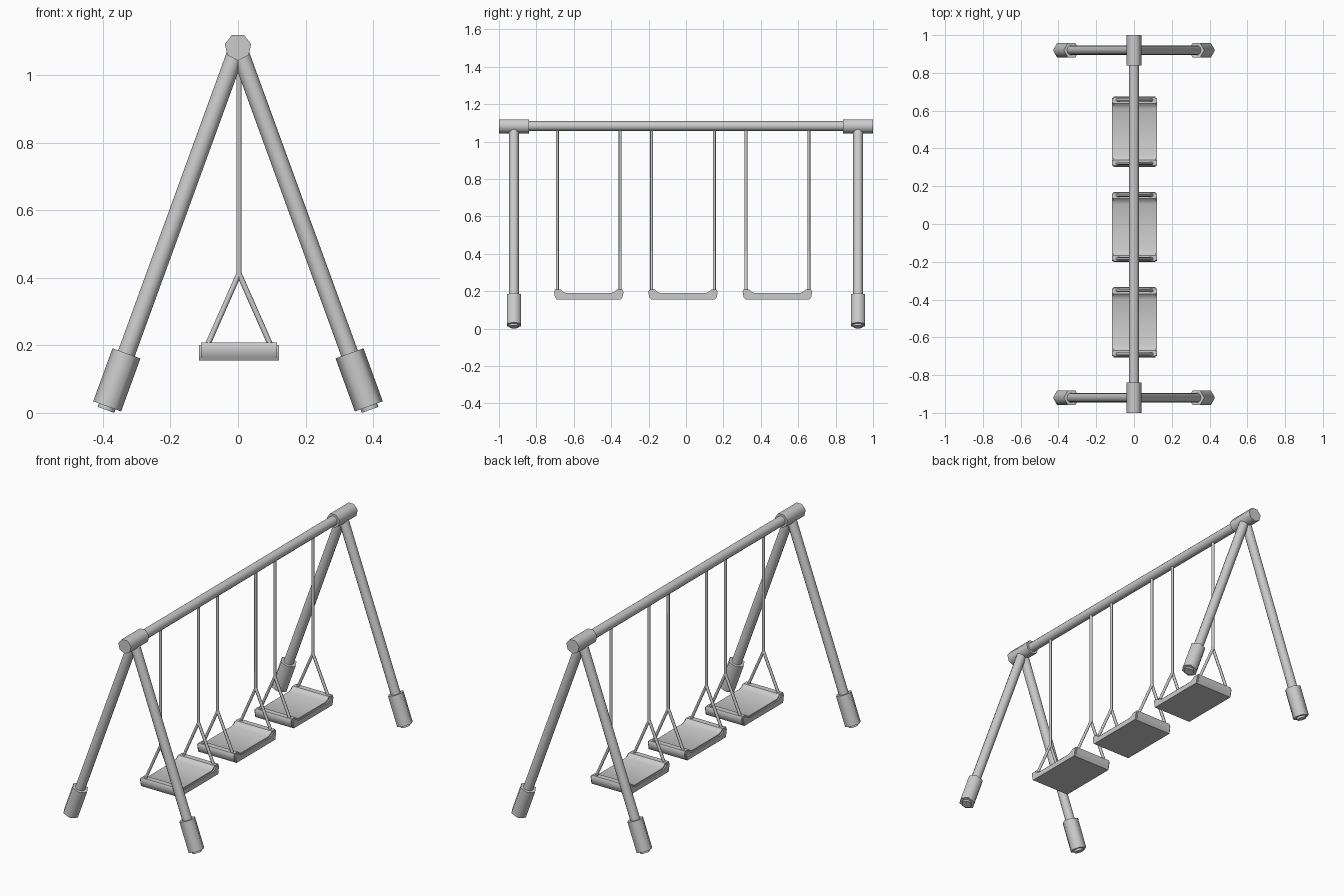
import bpy, bmesh, math
from mathutils import Vector

cube = bpy.data.objects.get("Cube")
if cube:
    bpy.data.objects.remove(cube, do_unlink=True)

grey = bpy.data.materials.new("light grey metal")
grey.use_nodes = True
GREY = (0.6, 0.6, 0.6, 1)
grey.diffuse_color = GREY
grey.node_tree.nodes["Principled BSDF"].inputs["Base Color"].default_value = GREY


def finish(name, bm, angle=65):
    bmesh.ops.recalc_face_normals(bm, faces=bm.faces)
    mesh = bpy.data.meshes.new(name)
    bm.to_mesh(mesh)
    bm.free()
    mesh.materials.append(grey)
    ob = bpy.data.objects.new(name, mesh)
    bpy.context.collection.objects.link(ob)
    bpy.ops.object.select_all(action='DESELECT')
    ob.select_set(True)
    bpy.context.view_layer.objects.active = ob
    bpy.ops.object.shade_smooth_by_angle(angle=math.radians(angle))
    return ob


def tube(bm, path, radius, sides, start):
    """Sweep a polygon along a path in an xz or yz plane; start points at the first corner."""
    pts = [Vector(p) for p in path]
    rings = []
    for i, p in enumerate(pts):
        along = (pts[min(i + 1, len(pts) - 1)] - pts[max(i - 1, 0)]).normalized()
        u = Vector(start)
        u = (u - along * u.dot(along)).normalized()
        v = along.cross(u)
        rings.append([bm.verts.new(p + radius * (u * math.cos(a) + v * math.sin(a)))
                      for a in (math.tau * k / sides for k in range(sides))])
    for r, s in zip(rings, rings[1:]):
        for k in range(sides):
            n = (k + 1) % sides
            bm.faces.new((r[k], r[n], s[n], s[k]))
    bm.faces.new(rings[0])
    bm.faces.new(rings[-1])


def rod(name, path, radius, sides, start):
    bm = bmesh.new()
    tube(bm, path, radius, sides, start)
    return finish(name, bm)


# Top beam
BEAM_Z = 1.083
rod("top_beam", [(0, -0.95, BEAM_Z), (0, 0.95, BEAM_Z)], 0.026, 12, (0, 0, 1))

# End frames: seven-sided joint, two splayed legs, six-sided foot sleeves
tilt = math.radians(20)
for end, ey in (("front", -1), ("back", 1)):
    rod(end + "_joint", [(0, ey * 0.84, BEAM_Z), (0, ey, BEAM_Z)], 0.04, 7, (0, 0, -1))
    for side, sx in (("left", 1), ("right", -1)):
        top = Vector((0, ey * 0.92, BEAM_Z))
        down = Vector((sx * math.sin(tilt), 0, -math.cos(tilt)))
        rod(f"{end}_{side}_leg", [top, top + down * 1.143], 0.026, 12, (1, 0, 0))
        rod(f"{end}_{side}_foot_sleeve", [top + down * 0.965, top + down * 1.132],
            0.044, 6, (1, 0, 0))

# Swings: dished seat with raised end rails, hanging from forked rods
HALF = [(0.170, 0.155), (0.180, 0.166), (0.186, 0.196), (0.180, 0.208),
        (0.150, 0.208), (0.138, 0.197), (0.122, 0.190)]
PROFILE = HALF + [(-y, z) for y, z in reversed(HALF)]
for n, cy in enumerate((-0.52, -0.016, 0.489), 1):
    bm = bmesh.new()
    face = bm.faces.new([bm.verts.new((-0.116, cy + y, z)) for y, z in PROFILE])
    out = bmesh.ops.extrude_face_region(bm, geom=[face])
    moved = [g for g in out["geom"] if isinstance(g, bmesh.types.BMVert)]
    bmesh.ops.translate(bm, verts=moved, vec=(0.238, 0, 0))
    rim = [e for e in bm.edges if abs(e.verts[0].co.x - e.verts[1].co.x) < 1e-4
           and min(v.co.z for v in e.verts) > 0.16]
    bmesh.ops.bevel(bm, geom=rim, offset=0.007, segments=2, affect='EDGES')
    finish(f"seat_{n}", bm, 40)

    for end, ey in (("front", -1), ("back", 1)):
        y = cy + ey * 0.168
        bm = bmesh.new()
        tube(bm, [(0.003, y, BEAM_Z), (0.003, y, 0.405)], 0.008, 8, (1, 0, 0))
        for sx in (-1, 1):
            tube(bm, [(0.003, y, 0.412), (0.003 + sx * 0.095, y, 0.197)], 0.008, 8, (0, 1, 0))
        finish(f"swing_{n}_{end}_hanger", bm)
